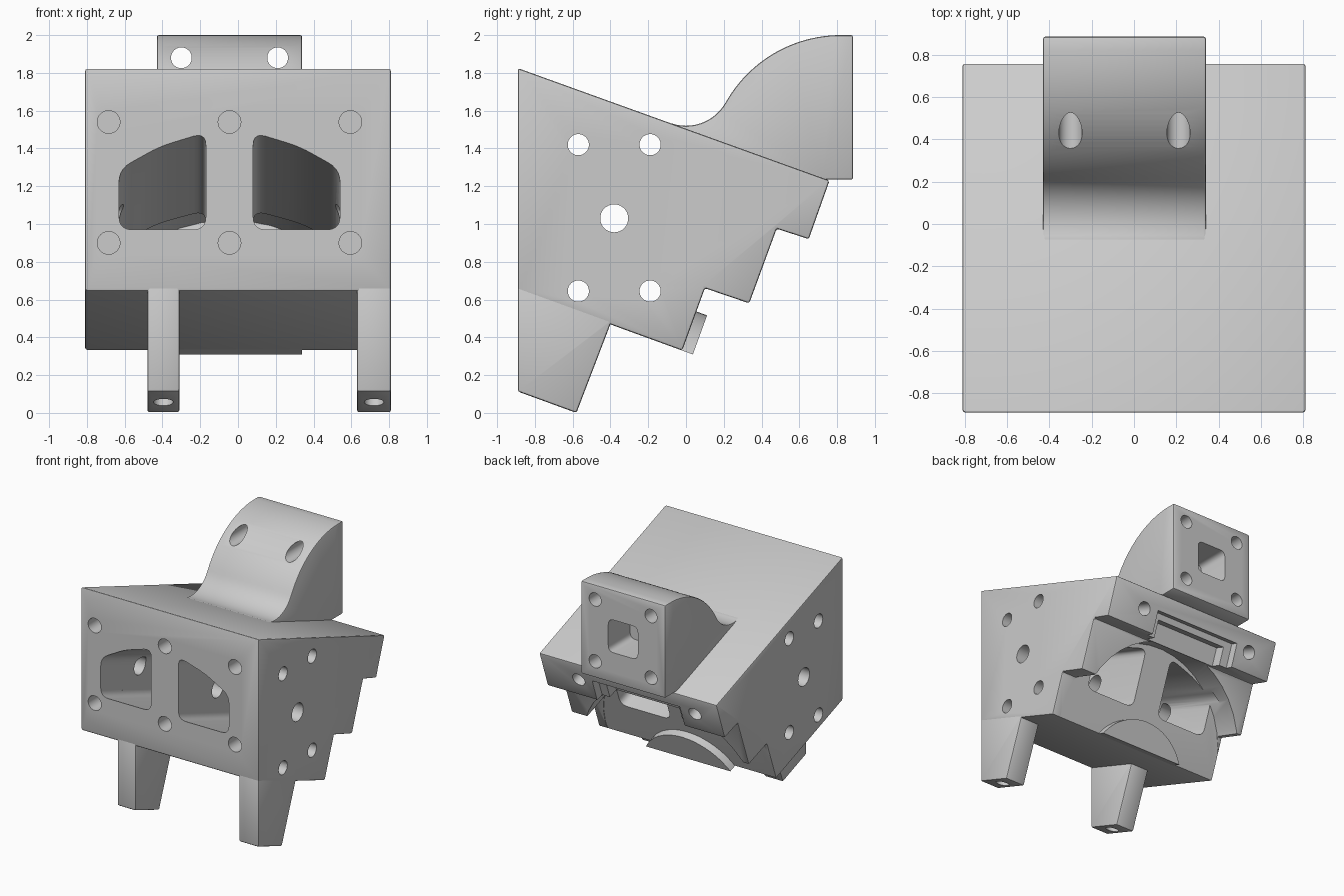
import bpy, bmesh
from math import radians, sin, cos, pi, sqrt
from mathutils import Vector

cube = bpy.data.objects.get("Cube")
if cube:
    bpy.data.objects.remove(cube, do_unlink=True)

grey = bpy.data.materials.new("light grey")
grey.use_nodes = True
grey.diffuse_color = (0.6, 0.6, 0.6, 1)
grey.node_tree.nodes["Principled BSDF"].inputs["Base Color"].default_value = (0.6, 0.6, 0.6, 1)

MID = -0.045                       # centre line of the mounting features
X, Y, Z = Vector((1, 0, 0)), Vector((0, 1, 0)), Vector((0, 0, 1))
TILT = radians(20)
UP = Vector((0, sin(TILT), cos(TILT)))      # along the tilted rear face
OUT = Vector((0, cos(TILT), -sin(TILT)))    # out of the tilted rear face
BASE = Vector((0, -0.02, 0.33))             # lower rear edge


def tilted(x, u, n):
    return BASE + X * x + UP * u + OUT * n


def prism(name, points, sweep):
    """Extrude a closed outline along a vector."""
    bm = bmesh.new()
    face = bm.faces.new([bm.verts.new(p) for p in points])
    new = bmesh.ops.extrude_face_region(bm, geom=[face])["geom"]
    bmesh.ops.translate(bm, vec=sweep, verts=[g for g in new if isinstance(g, bmesh.types.BMVert)])
    bmesh.ops.recalc_face_normals(bm, faces=bm.faces)
    mesh = bpy.data.meshes.new(name)
    bm.to_mesh(mesh)
    bm.free()
    mesh.materials.append(grey)
    obj = bpy.data.objects.new(name, mesh)
    bpy.context.collection.objects.link(obj)
    return obj


def slab(name, profile, x0, x1):
    return prism(name, [(x0, y, z) for y, z in profile], X * (x1 - x0))


def bore(start, sweep, r):
    """Round cutter from a start point along a vector."""
    a = sweep.orthogonal().normalized()
    b = sweep.normalized().cross(a)
    ring = [start + (a * cos(t) + b * sin(t)) * r for t in (i * pi / 20 for i in range(40))]
    return prism("cutter", ring, sweep)


def rounded(points, r, steps=5):
    """Round each corner of a flat outline."""
    out = []
    for i, p in enumerate(points):
        p = Vector(p)
        a = (Vector(points[i - 1]) - p).normalized() * r
        b = (Vector(points[(i + 1) % len(points)]) - p).normalized() * r
        for k in range(steps + 1):
            t = k / steps
            out.append(p + a * (1 - t) ** 2 + b * t ** 2)
    return out


def box(x, u0, u1, n0, n1):
    outline = [(-x, u0), (x, u0), (x, u1), (-x, u1)]
    return prism("cutter", [tilted(MID + a, u, n0) for a, u in outline], OUT * (n1 - n0))


def finish(obj, cutters=(), bevel=0.012):
    """Soften the outer edges, cut the openings and shade."""
    if bevel:
        mod = obj.modifiers.new("soft edges", "BEVEL")
        mod.width, mod.segments, mod.limit_method = bevel, 2, "ANGLE"
        mod.angle_limit = radians(30)
    for c in cutters:
        mod = obj.modifiers.new("cut", "BOOLEAN")
        mod.operation, mod.solver, mod.object = "DIFFERENCE", "EXACT", c
        c.hide_render = True
    deps = bpy.context.evaluated_depsgraph_get()
    deps.update()
    mesh = bpy.data.meshes.new_from_object(obj.evaluated_get(deps))
    obj.modifiers.clear()
    obj.data = mesh
    for c in cutters:
        bpy.data.objects.remove(c, do_unlink=True)
    bpy.ops.object.select_all(action="DESELECT")
    obj.select_set(True)
    bpy.context.view_layer.objects.active = obj
    bpy.ops.object.shade_smooth_by_angle(angle=radians(30))


# Stepped main body
body = slab("main_body", [(-0.89, 1.825), (0.76, 1.23), (0.65, 0.92), (0.48, 0.975), (0.335, 0.58),
                          (0.10, 0.66), (-0.02, 0.33), (-0.89, 0.647)], -0.81, 0.81)
cuts = []

# Round recess in the rear, and the notch above it
cuts.append(bore(tilted(MID, 0.05, -0.004), OUT * 0.265, 0.78))
cuts.append(box(0.40, 0.70, 0.98, 0.36, 0.55))
cuts.append(box(0.33, 0.70, 0.93, 0.27, 0.40))

# Two air ducts sloping down from the front to the recess
window = [(0.125, 0.97), (0.585, 0.97), (0.585, 1.29), (0.37, 1.41), (0.125, 1.485)]
for side in (-1, 1):
    outline = [(MID + side * p.x, -0.95, p.y + 0.022) for p in rounded(window, 0.07)]
    cuts.append(prism("cutter", outline, OUT * 1.32))

# Blind screw holes in the front
for x in (-0.64, 0, 0.64):
    for z in (0.90, 1.54):
        cuts.append(bore(Vector((MID + x, -0.95, z)), Y * 0.34, 0.06))

# Cross holes through the whole width
for y in (-0.57, -0.19):
    for z in (0.645, 1.42):
        cuts.append(bore(Vector((-1, y, z)), X * 2, 0.056))
cuts.append(bore(Vector((-1, -0.38, 1.03)), X * 2, 0.074))

# Screw holes beside the notch
for side in (-1, 1):
    cuts.append(bore(tilted(MID + side * 0.53, 0.95, 0.2), OUT * 0.4, 0.055))
finish(body, cuts)

# Legs with screw holes in their feet
leg_profile = [(-0.89, 0.113), (-0.58, 0.0), (-0.40, 0.47), (-0.394, 0.49), (-0.89, 0.67)]
for name, x0, x1 in (("right_leg", -0.48, -0.31), ("left_leg", 0.63, 0.81)):
    leg = slab(name, leg_profile, x0, x1)
    foot = Vector(((x0 + x1) / 2, -0.735, 0.056))
    finish(leg, [bore(foot - UP * 0.1, UP * 0.4, 0.052)])

# Rear mounting block with a swept top
sweep = []
for i in range(13):
    t = radians(-110 + i * (81 / 12))
    sweep.append((0.24 * cos(t), 1.76 + 0.24 * sin(t)))
for i in range(1, 25):
    t = radians(151 - i * (61 / 24))
    sweep.append((0.82 + 0.70 * cos(t), 1.30 + 0.70 * sin(t)))
sweep += [(0.885, 2.0), (0.885, 1.235), (0.72, 1.235), (-0.08, 1.51)]
block = slab("mounting_block", sweep, -0.43, 0.34)
cuts = []
for side in (-1, 1):
    x = MID + side * 0.255
    cuts.append(bore(Vector((x, 0.1, 1.88)), Y * 0.9, 0.055))
    cuts.append(bore(Vector((x, 0.55, 1.37)), Y * 0.45, 0.055))
square = [(-0.135, -0.135), (0.135, -0.135), (0.135, 0.135), (-0.135, 0.135)]
cuts.append(prism("cutter", [(MID + p.x, 0.60, 1.62 + p.y) for p in rounded(square, 0.05)], Y * 0.4))
finish(block, cuts)

# Raised disc segment on the lower rear face
radius, rise = 0.447, 0.22
half = sqrt(radius ** 2 - (radius - rise) ** 2)
arc = []
for i in range(25):
    x = -half * cos(pi * i / 24)
    arc.append(tilted(MID + x, rise - radius + sqrt(radius ** 2 - x ** 2), -0.02))
finish(prism("disc_segment", arc, OUT * 0.08), bevel=0)
